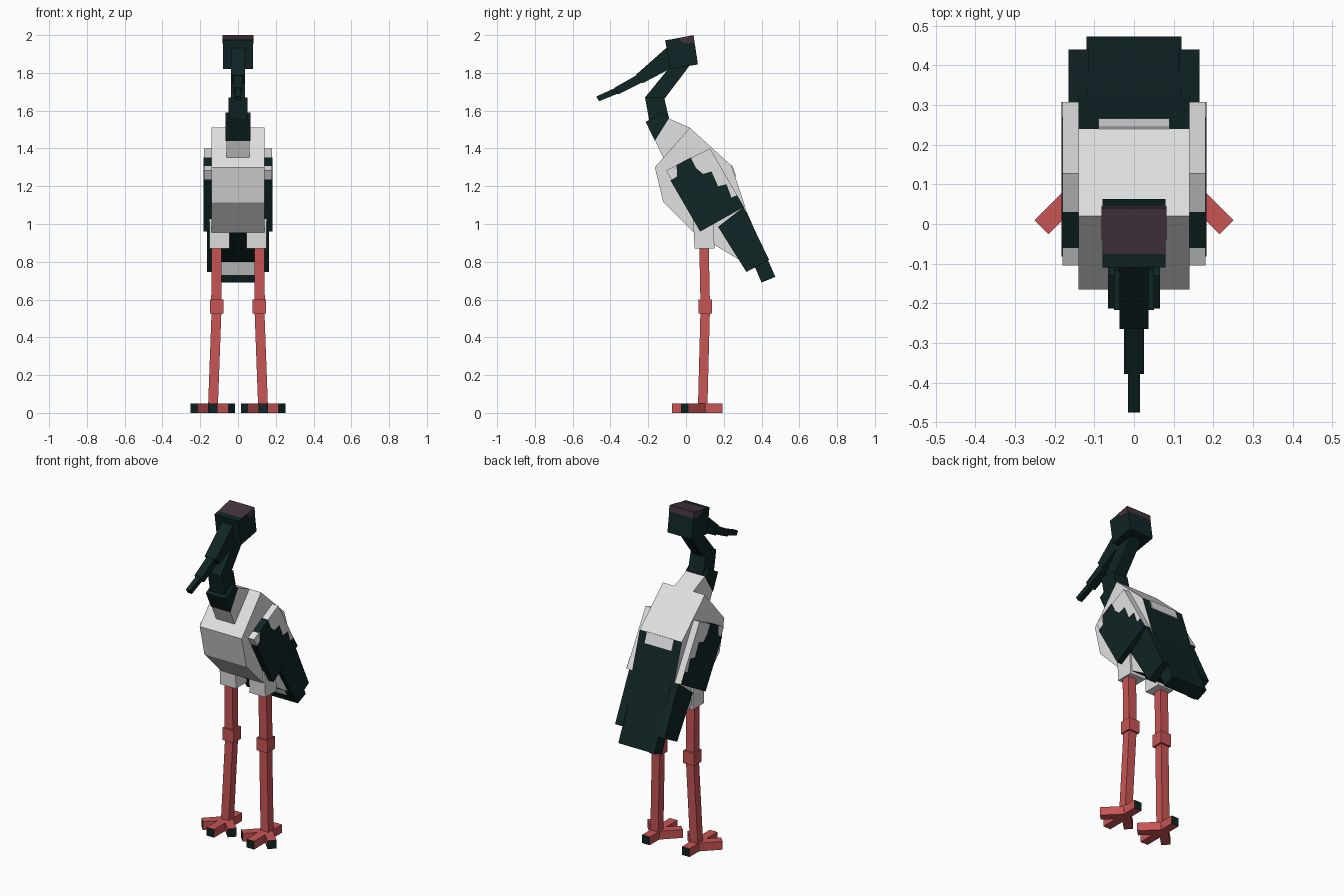
import bpy, bmesh
from math import radians
from mathutils import Vector, Matrix

cube = bpy.data.objects.get("Cube")
if cube:
    bpy.data.objects.remove(cube, do_unlink=True)


def material(name, color):
    m = bpy.data.materials.new(name)
    m.use_nodes = True
    m.diffuse_color = (*color, 1)
    m.node_tree.nodes["Principled BSDF"].inputs["Base Color"].default_value = (*color, 1)
    return m


MATS = {
    "w": material("white_plumage", (0.75, 0.75, 0.75)),
    "d": material("dark_green_plumage", (0.005, 0.018, 0.018)),
    "r": material("red_skin", (0.58, 0.09, 0.09)),
    "p": material("purple_crown", (0.055, 0.034, 0.048)),
}
KEYS = "wdrp"


def finish(name, bm):
    bmesh.ops.recalc_face_normals(bm, faces=bm.faces)
    mesh = bpy.data.meshes.new(name)
    bm.to_mesh(mesh)
    bm.free()
    for k in KEYS:
        mesh.materials.append(MATS[k])
    obj = bpy.data.objects.new(name, mesh)
    bpy.context.collection.objects.link(obj)
    return obj


def prism(name, pts, x0, x1, cap="d", edges=None):
    """Side profile (y, z) extruded from x0 to x1, one colour key per edge."""
    bm = bmesh.new()
    a = [bm.verts.new((x0, y, z)) for y, z in pts]
    b = [bm.verts.new((x1, y, z)) for y, z in pts]
    for ring in (a, b):
        bm.faces.new(ring).material_index = KEYS.index(cap)
    for i in range(len(pts)):
        j = (i + 1) % len(pts)
        f = bm.faces.new((a[i], a[j], b[j], b[i]))
        f.material_index = KEYS.index(edges[i] if edges else cap)
    return finish(name, bm)


def beam(name, low, high, half_x, half_y, key):
    """Upright post with level ends between two centre points."""
    bm = bmesh.new()
    bmesh.ops.create_cube(bm, size=2)
    for v in bm.verts:
        c = Vector(high if v.co.z > 0 else low)
        v.co = c + Vector((v.co.x * half_x, v.co.y * half_y, 0))
    for f in bm.faces:
        f.material_index = KEYS.index(key)
    return finish(name, bm)


def toe(name, start, angle, length):
    """Flat toe with a dark claw face at its tip."""
    bm = bmesh.new()
    bmesh.ops.create_cube(bm, size=1)
    for f in bm.faces:
        f.material_index = KEYS.index("d" if f.normal.y < -0.9 else "r")
    for v in bm.verts:
        v.co = Vector((v.co.x * 0.05, (v.co.y - 0.5) * length, v.co.z * 0.05 + 0.025))
    bm.transform(Matrix.Translation(start) @ Matrix.Rotation(radians(angle), 4, "Z"))
    return finish(name, bm)


# Body, dark along the lower back and belly
prism("body", [(-0.165, 1.30), (0.02, 1.51), (0.24, 1.31), (0.31, 1.10),
               (0.38, 0.85), (0.30, 0.80), (0.04, 0.955), (-0.12, 1.115)],
      -0.14, 0.14, "w", "wwddddww")
prism("back_patch", [(0.238, 1.31), (0.244, 1.312), (0.266, 1.252), (0.258, 1.25)],
      -0.09, 0.09, "w")

# Tail, pale under its root
prism("tail", [(0.31, 1.09), (0.473, 0.72), (0.40, 0.69), (0.383, 0.73), (0.24, 1.06)],
      -0.12, 0.12, "d", "dddwd")

# Neck
prism("neck_base", [(-0.165, 1.445), (-0.095, 1.56), (0.02, 1.51), (-0.115, 1.34)],
      -0.062, 0.062, "w")
prism("neck_collar", [(-0.213, 1.54), (-0.165, 1.44), (-0.09, 1.56), (-0.13, 1.59)],
      -0.065, 0.065)
prism("neck_middle", [(-0.217, 1.67), (-0.116, 1.67), (-0.09, 1.56), (-0.16, 1.46),
                      (-0.195, 1.55)], -0.05, 0.05)
prism("neck_upper", [(-0.217, 1.67), (-0.07, 1.85), (0.02, 1.84), (-0.116, 1.66)],
      -0.037, 0.037)

# Head with purple crown
prism("head", [(-0.11, 1.973), (-0.075, 1.978), (0.04, 2.0), (0.045, 1.965),
               (0.063, 1.845), (-0.085, 1.82)], -0.08, 0.08, "d", "dppddd")
for side in (-1, 1):
    prism("crown_side", [(-0.04, 1.985), (0.04, 2.0), (0.045, 1.963), (0.01, 1.955),
                         (-0.02, 1.96)], side * 0.079, side * 0.082, "p")

# Beak, stepped down to the tip
prism("beak_root", [(-0.09, 1.945), (-0.265, 1.79), (-0.23, 1.745), (-0.05, 1.84)],
      -0.037, 0.037)
prism("beak_middle", [(-0.24, 1.80), (-0.378, 1.722), (-0.36, 1.685), (-0.22, 1.755)],
      -0.025, 0.025)
prism("beak_tip", [(-0.36, 1.727), (-0.475, 1.675), (-0.46, 1.65), (-0.35, 1.695)],
      -0.015, 0.015)

for side, label in ((1, "left"), (-1, "right")):
    # Wing: white core, dark feathered plate, dark long feathers
    prism(label + "_wing", [(-0.105, 1.283), (-0.06, 1.306), (0.03, 1.352), (0.127, 1.40),
                            (0.307, 1.09), (0.075, 0.96), (-0.078, 1.235)],
          side * 0.13, side * 0.18, "w", "wdwwddw")
    prism(label + "_wing_feathers",
          [(-0.05, 1.312), (0.025, 1.352), (0.053, 1.296), (0.09, 1.265), (0.135, 1.278),
           (0.17, 1.20), (0.215, 1.21), (0.24, 1.14), (0.27, 1.152), (0.307, 1.09),
           (0.075, 0.96), (-0.082, 1.23), (-0.047, 1.252)],
          side * 0.178, side * 0.183)
    prism(label + "_wing_tip", [(0.305, 1.09), (0.44, 0.81), (0.32, 0.746), (0.17, 0.985)],
          side * 0.115, side * 0.165)

    # Leg
    beam(label + "_thigh", (side * 0.098, 0.098, 0.87), (side * 0.098, 0.09, 1.05),
         0.053, 0.053, "w")
    beam(label + "_upper_leg", (side * 0.115, 0.102, 0.56), (side * 0.113, 0.095, 0.90),
         0.027, 0.025, "r")
    beam(label + "_knee", (side * 0.113, 0.102, 0.525), (side * 0.113, 0.102, 0.60),
         0.036, 0.036, "r")
    beam(label + "_lower_leg", (side * 0.133, 0.088, 0.02), (side * 0.113, 0.102, 0.56),
         0.026, 0.025, "r")

    # Foot: three front toes and one hind toe
    for toe_name, angle, length in (("middle", 0, 0.165), ("outer", 45, 0.142),
                                    ("inner", -45, 0.142), ("hind", 180, 0.10)):
        toe(f"{label}_{toe_name}_toe", Vector((side * 0.133, 0.092, 0)),
            side * angle, length)
